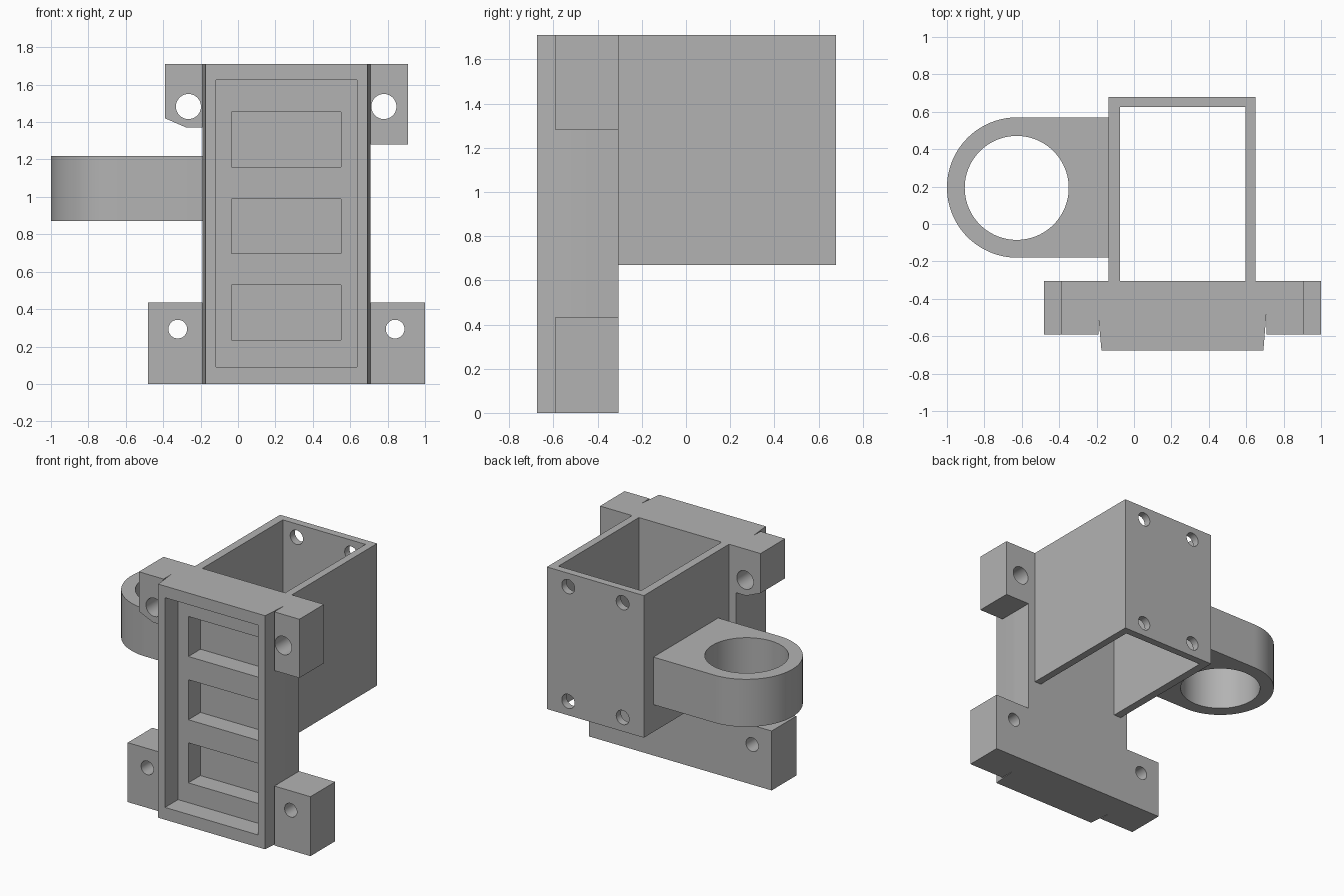
import bpy, bmesh
from math import sin, cos, pi

if "Cube" in bpy.data.objects:
    bpy.data.objects.remove(bpy.data.objects["Cube"], do_unlink=True)

grey = bpy.data.materials.new("plain grey")
grey.use_nodes = True
GREY = (0.45, 0.45, 0.45, 1)
grey.diffuse_color = GREY
grey.node_tree.nodes["Principled BSDF"].inputs["Base Color"].default_value = GREY


def prism(name, pts, axis, lo, hi):
    """Extrude a closed profile along y (points are x, z) or z (points are x, y)."""
    bm = bmesh.new()
    place = (lambda p, h: (p[0], h, p[1])) if axis == "y" else (lambda p, h: (p[0], p[1], h))
    a = [bm.verts.new(place(p, lo)) for p in pts]
    b = [bm.verts.new(place(p, hi)) for p in pts]
    bm.faces.new(a)
    bm.faces.new(b)
    for i in range(len(pts)):
        j = (i + 1) % len(pts)
        bm.faces.new((a[i], a[j], b[j], b[i]))
    bmesh.ops.recalc_face_normals(bm, faces=bm.faces)
    mesh = bpy.data.meshes.new(name)
    bm.to_mesh(mesh)
    bm.free()
    mesh.materials.append(grey)
    ob = bpy.data.objects.new(name, mesh)
    bpy.context.collection.objects.link(ob)
    return ob


def arc(cx, cy, r, start=0.0, sweep=2 * pi, n=64):
    count = n if sweep >= 2 * pi else n + 1
    return [(cx + r * cos(start + sweep * i / n), cy + r * sin(start + sweep * i / n))
            for i in range(count)]


def rect(x0, x1, y0, y1):
    return [(x0, y0), (x1, y0), (x1, y1), (x0, y1)]


def combine(target, tool, operation="DIFFERENCE"):
    """Apply one boolean and discard the tool."""
    mod = target.modifiers.new("cut", "BOOLEAN")
    mod.operation, mod.solver, mod.object = operation, "EXACT", tool
    deps = bpy.context.evaluated_depsgraph_get()
    mesh = bpy.data.meshes.new_from_object(target.evaluated_get(deps))
    target.modifiers.clear()
    target.data = mesh
    bpy.data.objects.remove(tool, do_unlink=True)


def finish(ob):
    bpy.ops.object.select_all(action="DESELECT")
    ob.select_set(True)
    bpy.context.view_layer.objects.active = ob
    bpy.ops.object.shade_smooth_by_angle(angle=pi / 6)


LEFT, RIGHT, TOP = -0.19, 0.708, 1.71
FRONT, EAR, BACK = -0.675, -0.59, -0.305

# Mounting plate with its four ears
outline = [(-0.48, 0), (1, 0), (1, 0.435), (RIGHT, 0.435), (RIGHT, 1.28), (0.91, 1.28),
           (0.91, TOP), (-0.39, TOP), (-0.39, 1.42), (-0.275, 1.37), (LEFT, 1.37),
           (LEFT, 0.435), (-0.48, 0.435)]
plate = prism("mounting_plate", outline, "y", EAR, BACK)
combine(plate, prism("face_block", rect(LEFT, RIGHT, 0, TOP), "y", FRONT, -0.45), "UNION")

# Thin tapered slits between the plate and the ears
for edge, inner, depth in ((LEFT, -0.174, -0.5), (RIGHT, 0.692, -0.473)):
    slope = (inner - edge) / (FRONT - depth)
    tip = edge + slope * (-0.7 - depth)
    combine(plate, prism("slit", [(edge, depth), (tip, -0.7), (edge, -0.7)], "z", -0.1, 1.8))

# Stepped recess: one shallow tray, then three deeper pockets
combine(plate, prism("tray", rect(-0.118, 0.636, 0.09, 1.625), "y", -0.8, -0.525))
for z in (0.235, 0.697, 1.16):
    combine(plate, prism("pocket", rect(-0.034, 0.55, z, z + 0.293), "y", -0.6, -0.385))

# Bolt holes in the ears
for x, z, r in ((-0.322, 0.293, 0.05), (0.84, 0.293, 0.05),
                (-0.265, 1.483, 0.067), (0.78, 1.483, 0.067)):
    combine(plate, prism("ear_hole", arc(x, z, r), "y", -0.8, 0))
finish(plate)

# Square sleeve behind the plate, open above and below
channel = [(-0.135, BACK), (-0.135, 0.68), (0.65, 0.68), (0.65, BACK),
           (0.595, BACK), (0.595, 0.625), (-0.075, 0.625), (-0.075, BACK)]
sleeve = prism("square_sleeve", channel, "z", 0.67, TOP)
for x in (0.037, 0.478):
    for z in (0.772, 1.612):
        combine(sleeve, prism("sleeve_hole", arc(x, z, 0.052, n=48), "y", 0.5, 0.8))
finish(sleeve)

# Round side holder with a straight neck
shape = arc(-0.625, 0.195, 0.375, pi / 2, pi) + [(-0.135, -0.18), (-0.135, 0.57)]
holder = prism("side_ring", shape, "z", 0.87, 1.218)
combine(holder, prism("ring_hole", arc(-0.627, 0.193, 0.278, n=96), "z", 0.5, 1.5))
finish(holder)
